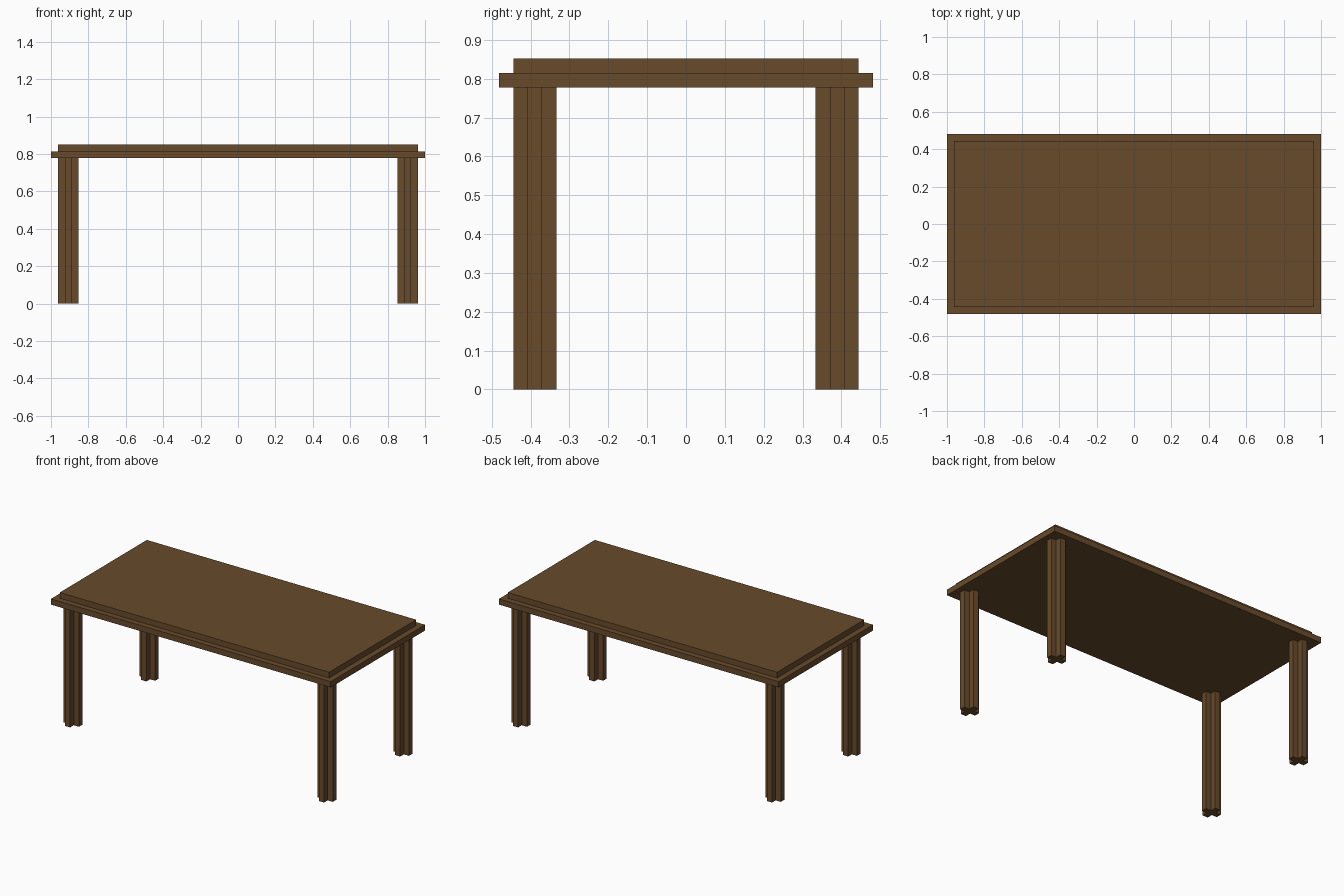
import bpy, bmesh

cube = bpy.data.objects.get("Cube")
if cube:
    bpy.data.objects.remove(cube, do_unlink=True)

U = 1 / 27  # building unit: the table is 54 x 26 x 23 units

# Single brown wood material
wood = bpy.data.materials.new("brown wood")
wood.use_nodes = True
colour = (0.138, 0.069, 0.025, 1)
wood.diffuse_color = colour
bsdf = wood.node_tree.nodes["Principled BSDF"]
bsdf.inputs["Base Color"].default_value = colour
bsdf.inputs["Roughness"].default_value = 0.8


def prism(name, outline, z0, z1, centre=(0, 0)):
    """Extrude an outline (in units) from z0 to z1."""
    bm = bmesh.new()
    base = bm.faces.new([bm.verts.new((x * U, y * U, 0)) for x, y in outline])
    top = bmesh.ops.extrude_face_region(bm, geom=[base])["geom"]
    bmesh.ops.translate(bm, vec=(0, 0, (z1 - z0) * U),
                        verts=[v for v in top if isinstance(v, bmesh.types.BMVert)])
    bmesh.ops.recalc_face_normals(bm, faces=bm.faces)
    mesh = bpy.data.meshes.new(name)
    bm.to_mesh(mesh)
    bm.free()
    mesh.materials.append(wood)
    obj = bpy.data.objects.new(name, mesh)
    obj.location = (centre[0] * U, centre[1] * U, z0 * U)
    bpy.context.collection.objects.link(obj)
    return obj


def rectangle(hx, hy):
    return [(-hx, -hy), (hx, -hy), (hx, hy), (-hx, hy)]


# Stepped table top: wide lower board, inset upper board
prism("lower_board", rectangle(27, 13), 21, 22)
prism("upper_board", rectangle(26, 12), 22, 23)

# Four legs with a plus-shaped cross-section
a, b = 0.5, 1.5
plus = [(-a, -b), (a, -b), (a, -a), (b, -a), (b, a), (a, a),
        (a, b), (-a, b), (-a, a), (-b, a), (-b, -a), (-a, -a)]
for side, sx in (("left", 1), ("right", -1)):
    for end, sy in (("front", -1), ("back", 1)):
        prism(f"{end}_{side}_leg", plus, 0, 21, (sx * 24.5, sy * 10.5))
